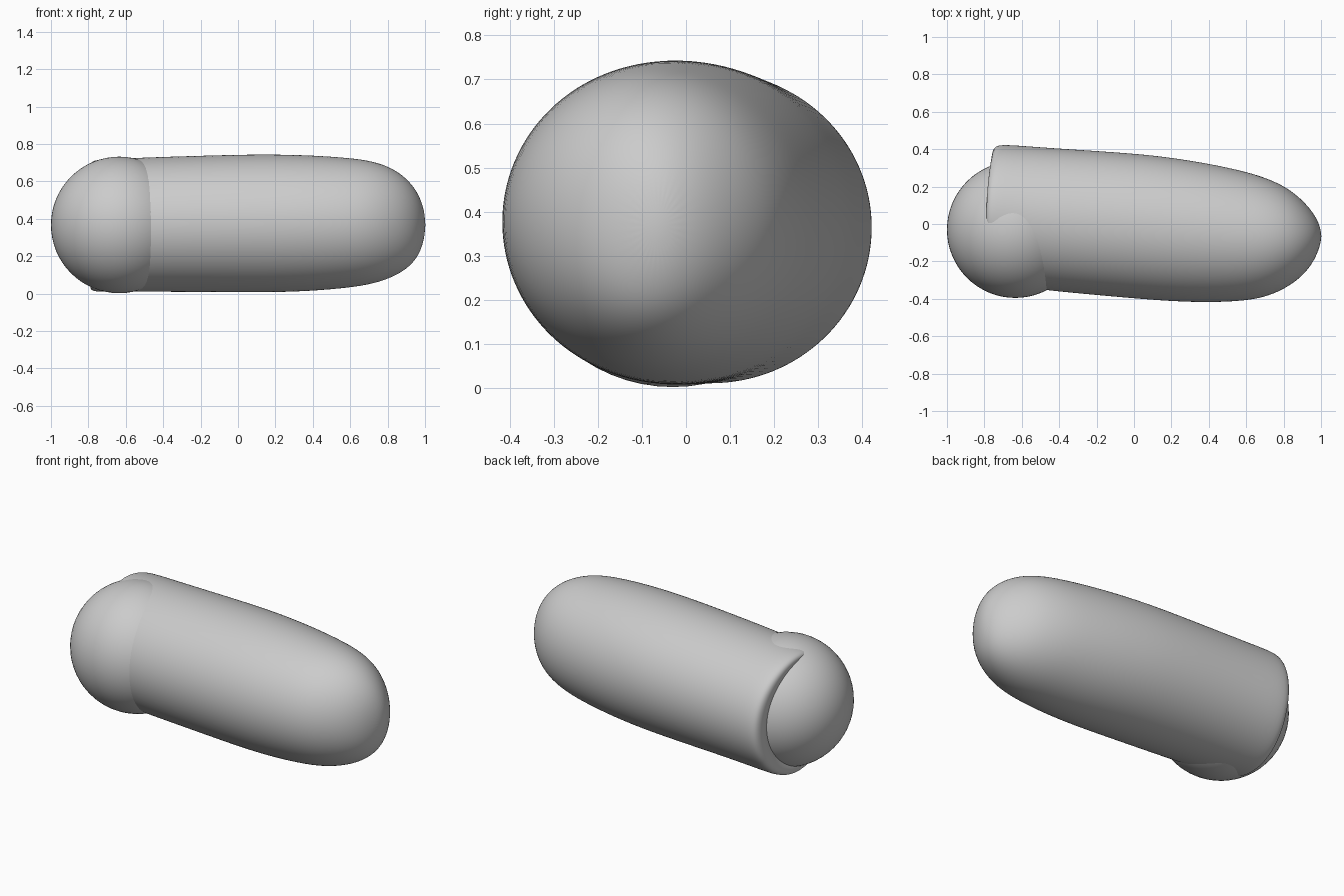
import bpy, bmesh, math

cube = bpy.data.objects.get("Cube")
if cube:
    bpy.data.objects.remove(cube, do_unlink=True)

grey = bpy.data.materials.new("light_grey")
grey.use_nodes = True
colour = (0.6, 0.6, 0.6, 1)
grey.diffuse_color = colour
grey.node_tree.nodes["Principled BSDF"].inputs["Base Color"].default_value = colour


def finish(bm, name):
    bmesh.ops.recalc_face_normals(bm, faces=bm.faces[:])
    mesh = bpy.data.meshes.new(name)
    bm.to_mesh(mesh)
    bm.free()
    mesh.materials.append(grey)
    for face in mesh.polygons:
        face.use_smooth = True
    obj = bpy.data.objects.new(name, mesh)
    bpy.context.scene.collection.objects.link(obj)
    return obj


# Stations along the body: x, front y, back y, bottom z, top z, bow of the ring
STATIONS = [
    (-0.70, -0.18, 0.22, 0.17, 0.56, 0.00),
    (-0.745, -0.25, 0.30, 0.09, 0.64, 0.03),
    (-0.765, -0.27, 0.36, 0.03, 0.69, 0.03),
    (-0.75, -0.29, 0.415, 0.01, 0.712, 0.03),
    (-0.71, -0.31, 0.427, 0.008, 0.72, 0.02),
    (-0.60, -0.34, 0.42, 0.008, 0.725, 0.00),
    (-0.40, -0.364, 0.405, 0.008, 0.733, 0),
    (0.00, -0.40, 0.38, 0.005, 0.745, 0),
    (0.20, -0.415, 0.357, 0.005, 0.746, 0),
    (0.40, -0.422, 0.325, 0.012, 0.741, 0),
    (0.60, -0.413, 0.282, 0.03, 0.727, 0),
    (0.72, -0.387, 0.243, 0.05, 0.71, 0),
    (0.82, -0.34, 0.195, 0.083, 0.675, 0),
    (0.90, -0.28, 0.13, 0.128, 0.62, 0),
    (0.96, -0.205, 0.06, 0.19, 0.545, 0),
    (0.993, -0.125, -0.005, 0.275, 0.46, 0),
]
SIDES = 32

# Long tapered body with a rolled lip at one end
bm = bmesh.new()
rings = []
for x, front, back, low, high, bow in STATIONS:
    ring = []
    for i in range(SIDES):
        a = math.tau * i / SIDES
        c, s = math.cos(a), math.sin(a)
        y = (front + back) / 2 + (back - front) / 2 * c
        z = (low + high) / 2 + (high - low) / 2 * s
        ring.append(bm.verts.new((x - bow * (1 - c * c), y, z)))
    rings.append(ring)
for r, q in zip(rings, rings[1:]):
    for i in range(SIDES):
        j = (i + 1) % SIDES
        bm.faces.new((r[i], r[j], q[j], q[i]))
for ring, centre in ((rings[0], (-0.69, 0.02, 0.365)), (rings[-1], (1.003, -0.065, 0.367))):
    tip = bm.verts.new(centre)
    for i in range(SIDES):
        bm.faces.new((ring[i], ring[(i + 1) % SIDES], tip))
body = finish(bm, "body")
sub = body.modifiers.new("smooth", "SUBSURF")
sub.levels = sub.render_levels = 2

# Ball set into the lipped end
bm = bmesh.new()
bmesh.ops.create_uvsphere(bm, u_segments=64, v_segments=32, radius=0.365)
ball = finish(bm, "end_ball")
ball.location = (-0.635, -0.03, 0.367)
